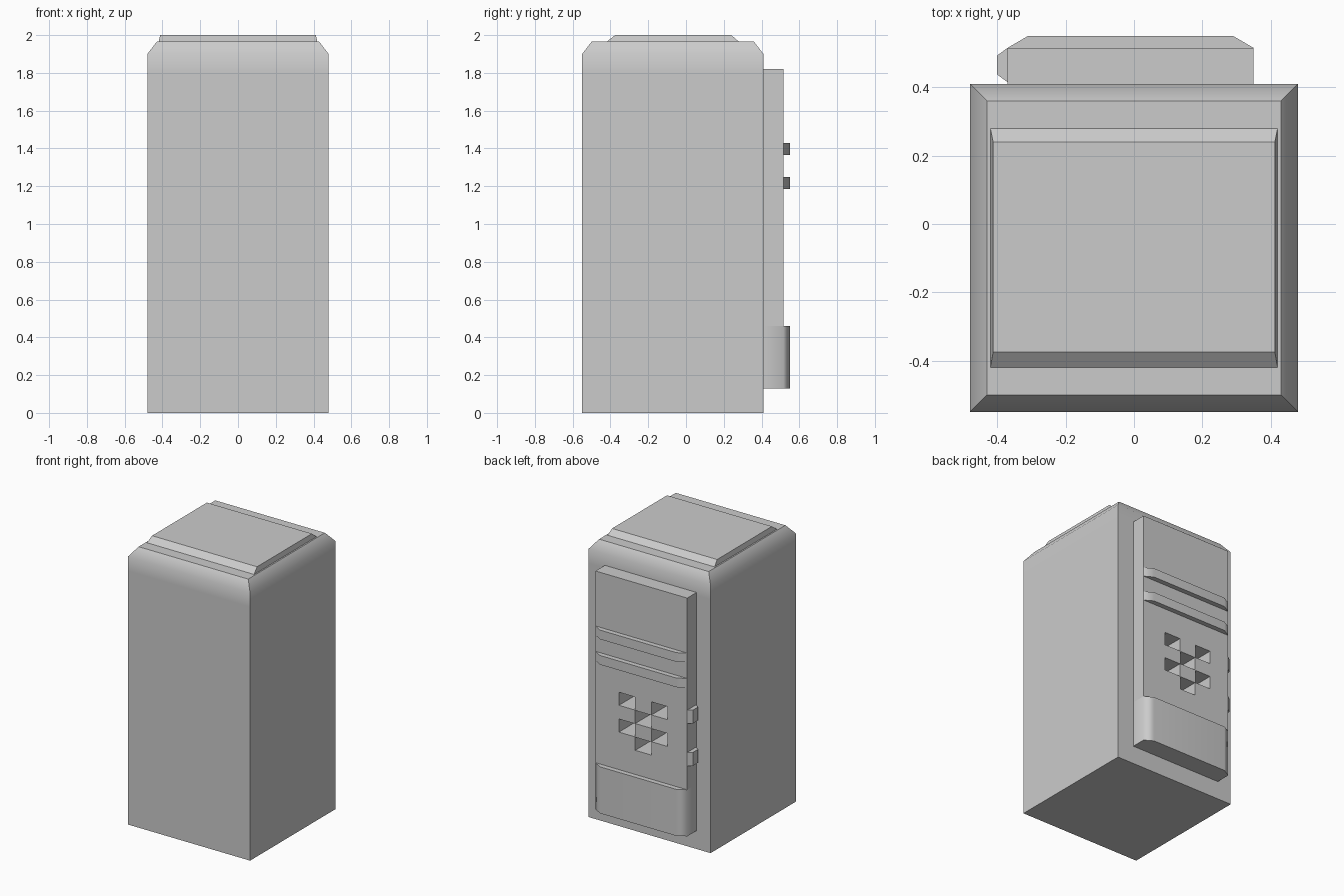
import bpy, bmesh, math
from mathutils import Vector

cube = bpy.data.objects.get("Cube")
if cube:
    bpy.data.objects.remove(cube, do_unlink=True)

GREY = (0.6, 0.6, 0.6, 1.0)
grey = bpy.data.materials.new("plain_grey")
grey.use_nodes = True
grey.diffuse_color = GREY
for node in grey.node_tree.nodes:
    if node.type == 'BSDF_PRINCIPLED':
        node.inputs["Base Color"].default_value = GREY


def make(name, bm, smooth_angle=None, weighted=False):
    bmesh.ops.recalc_face_normals(bm, faces=bm.faces)
    mesh = bpy.data.meshes.new(name)
    bm.to_mesh(mesh)
    bm.free()
    mesh.materials.append(grey)
    obj = bpy.data.objects.new(name, mesh)
    bpy.context.collection.objects.link(obj)
    if smooth_angle:
        bpy.ops.object.select_all(action='DESELECT')
        obj.select_set(True)
        bpy.context.view_layer.objects.active = obj
        bpy.ops.object.shade_smooth_by_angle(angle=math.radians(smooth_angle))
    if weighted:
        obj.modifiers.new("flat_panels", 'WEIGHTED_NORMAL').keep_sharp = True
    return obj


def loft(bm, loops):
    """Skin a stack of matching loops and cap both ends."""
    rings = [[bm.verts.new(p) for p in loop] for loop in loops]
    for a, b in zip(rings, rings[1:]):
        n = len(a)
        for i in range(n):
            bm.faces.new((a[i], a[(i + 1) % n], b[(i + 1) % n], b[i]))
    bm.faces.new(rings[0][::-1])
    bm.faces.new(rings[-1])


def rect(half_x, y0, y1, z):
    return [(-half_x, y0, z), (half_x, y0, z), (half_x, y1, z), (-half_x, y1, z)]


def prism(bm, outline, z0, z1):
    loft(bm, [[(x, y, z) for x, y in outline] for z in (z0, z1)])


def box_outline(x0, x1, y0, y1):
    return [(x0, y0), (x1, y0), (x1, y1), (x0, y1)]


# Tall cabinet with a softened chamfer around the top
bm = bmesh.new()
loft(bm, [rect(0.48, -0.55, 0.41, 0), rect(0.48, -0.55, 0.41, 1.8),
          rect(0.48, -0.55, 0.41, 1.9), rect(0.43, -0.5, 0.36, 1.965)])
cabinet = make("cabinet", bm, 45)

# Raised lid plate with sloping front and back
bm = bmesh.new()
loft(bm, [rect(0.42, -0.42, 0.28, 1.965), rect(0.412, -0.375, 0.24, 2.0)])
make("lid_plate", bm)

# Back door
LEFT, RIGHT, WALL, DOOR, OUTER = 0.35, -0.37, 0.41, 0.515, 0.55
bm = bmesh.new()
prism(bm, box_outline(RIGHT, LEFT, WALL, DOOR), 0.46, 1.82)
door = make("back_door", bm)

# Chamfered lower panel and two ribs share the same raised outline
slope = [(LEFT, DOOR), (LEFT - 0.06, OUTER), (RIGHT + 0.06, OUTER), (RIGHT, DOOR)]
bm = bmesh.new()
prism(bm, [(RIGHT, WALL), (LEFT, WALL)] + slope, 0.13, 0.46)
make("lower_panel", bm, 65, True)
for name, z in (("lower_rib", 1.185), ("upper_rib", 1.365)):
    bm = bmesh.new()
    prism(bm, slope, z, z + 0.065)
    make(name, bm, 65, True)

# Tapered hinges on the door edge
for name, z in (("lower_hinge", 0.63), ("upper_hinge", 0.93)):
    bm = bmesh.new()
    prism(bm, [(RIGHT, 0.415), (RIGHT, DOOR), (-0.4, 0.493), (-0.4, 0.437)], z, z + 0.095)
    make(name, bm)

# Checkered vent openings cut through the door into the cabinet
CELL_X, CELL_Z, GAP = 0.128, 0.095, 0.001
bm = bmesh.new()
for col in range(3):
    for row in range(4):
        if (col + row) % 2 == 0:
            x = 0.167 - col * CELL_X
            z = 1.01 - row * CELL_Z
            prism(bm, box_outline(x - CELL_X + GAP, x - GAP, 0.3, 0.6),
                  z - CELL_Z + GAP, z - GAP)
cutter = make("vent_cutter", bm)
cutter.hide_render = True
cutter.display_type = 'WIRE'
for target in (cabinet, door):
    cut = target.modifiers.new("vent_openings", 'BOOLEAN')
    cut.operation = 'DIFFERENCE'
    cut.solver = 'EXACT'
    cut.object = cutter
cutter.hide_set(True)
